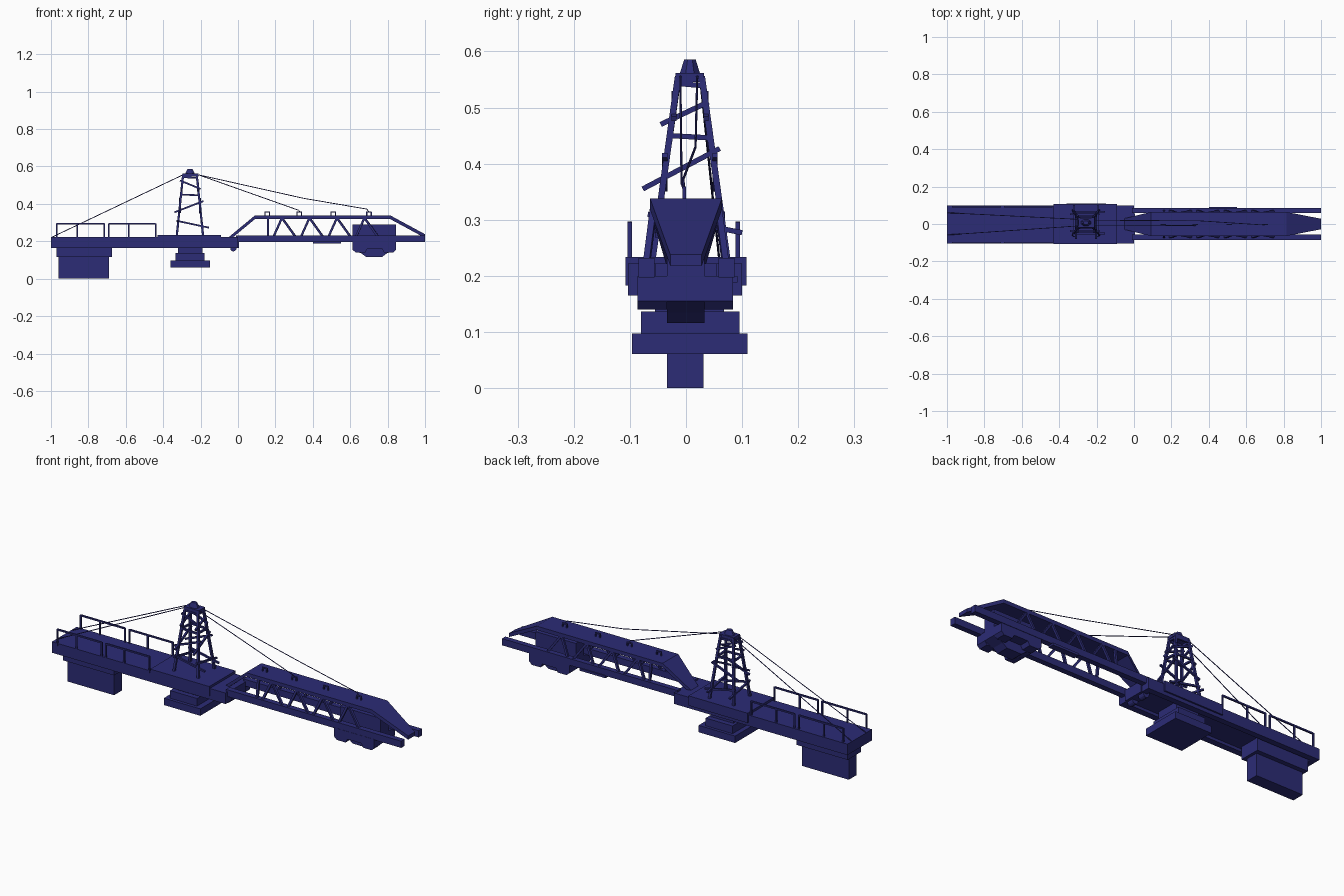
import bpy, bmesh, math
from mathutils import Vector

if "Cube" in bpy.data.objects:
    bpy.data.objects.remove(bpy.data.objects["Cube"])

mat = bpy.data.materials.new("navy_paint")
mat.diffuse_color = (0.025, 0.025, 0.18, 1)
mat.use_nodes = True
mat.node_tree.nodes["Principled BSDF"].inputs["Base Color"].default_value = mat.diffuse_color


def finish(name, bm):
    bmesh.ops.recalc_face_normals(bm, faces=bm.faces)
    me = bpy.data.meshes.new(name)
    bm.to_mesh(me)
    bm.free()
    me.materials.append(mat)
    ob = bpy.data.objects.new(name, me)
    bpy.context.collection.objects.link(ob)
    return ob


def add_hull(bm, a, b):
    # joins two matching loops of points into a closed solid
    va = [bm.verts.new(p) for p in a]
    vb = [bm.verts.new(p) for p in b]
    n = len(va)
    bm.faces.new(va)
    bm.faces.new(vb[::-1])
    for i in range(n):
        bm.faces.new((va[i], vb[i], vb[(i + 1) % n], va[(i + 1) % n]))


def add_box(bm, x, y, z):
    r = [(x[0], y[0]), (x[1], y[0]), (x[1], y[1]), (x[0], y[1])]
    add_hull(bm, [(*p, z[0]) for p in r], [(*p, z[1]) for p in r])


def boxes(name, *specs):
    bm = bmesh.new()
    for s in specs:
        add_box(bm, *s)
    return finish(name, bm)


def add_rod(bm, p, q, r, sides=4):
    p, q = Vector(p), Vector(q)
    d = (q - p).normalized()
    up = Vector((0, 0, 1)) if abs(d.z) < 0.9 else Vector((1, 0, 0))
    u = d.cross(up).normalized()
    v = d.cross(u)
    off = []
    for i in range(sides):
        t = 2 * math.pi * (i + 0.5) / sides
        off.append((u * math.cos(t) + v * math.sin(t)) * r)
    add_hull(bm, [p + o for o in off], [q + o for o in off])


def rods(name, segs, r, sides=4):
    bm = bmesh.new()
    for p, q in segs:
        add_rod(bm, p, q, r, sides)
    return finish(name, bm)


def prism(name, pts, y0, y1):
    bm = bmesh.new()
    add_hull(bm, [(x, y0, z) for x, z in pts], [(x, y1, z) for x, z in pts])
    return finish(name, bm)


# Counter jib: deck between two side beams
boxes("counter_jib_deck", ((-1, 0), (-.08, .08), (.18, .222)))
boxes("counter_jib_beams", ((-1, 0), (-.103, -.07), (.165, .222)),
      ((-1, 0), (.07, .1), (.165, .222)),
      ((-1, -.97), (-.07, .07), (.165, .222)),
      ((-.03, 0), (-.07, .07), (.165, .222)))
boxes("tower_platform", ((-.43, -.09), (-.108, .108), (.183, .234)))

# Counterweight
boxes("counterweight_mount", ((-.97, -.675), (-.055, .055), (.115, .18)))
boxes("counterweight_block", ((-.96, -.69), (-.034, .031), (0, .115)))

# Slewing base
boxes("slewing_neck", ((-.32, -.19), (-.055, .068), (.135, .183)))
boxes("slewing_ring", ((-.335, -.18), (-.08, .095), (.097, .137)))
boxes("slewing_foot", ((-.36, -.15), (-.096, .11), (.061, .097)))

# Hand rails, two panels on each side
rails = []
for y in (-.1, .092):
    for xs in ((-.97, -.86, -.715), (-.69, -.585, -.44)):
        rails += [((x, y, .21), (x, y, .295)) for x in xs]
        rails.append(((xs[0], y, .293), (xs[-1], y, .293)))
rods("hand_rails", rails, .0055)

# Tower: four leaning legs with crooked bracing
TX, TY = -.257, .007


def half(z):
    t = (z - .234) / (.55 - .234)
    return .07 + (.037 - .07) * t, .066 + (.022 - .066) * t


legs = []
for sx in (-1, 1):
    for sy in (-1, 1):
        ends = []
        for z in (.23, .555):
            hx, hy = half(z)
            ends.append((TX + sx * hx, TY + sy * hy, z))
        legs.append(tuple(ends))
rods("tower_legs", legs, .008)

braces = []
for z in (.45, .543):
    hx, hy = half(z)
    for s in (-1, 1):
        braces.append(((TX - hx, TY + s * hy, z), (TX + hx, TY + s * hy, z - .004)))
        braces.append(((TX + s * hx, TY - hy, z), (TX + s * hx, TY + hy, z - .004)))
for x0, z0, x1, z1 in ((-.31, .525, -.2, .48), (-.34, .355, -.185, .415), (-.33, .31, -.155, .273)):
    hy = half((z0 + z1) / 2)[1]
    for s in (-1, 1):
        braces.append(((x0, TY + s * hy, z0), (x1, TY + s * hy, z1)))
for y0, z0, y1, z1 in ((-.045, .47, .04, .51), (-.077, .355, .06, .427), (-.068, .31, .1, .277)):
    hx = half((z0 + z1) / 2)[0]
    for s in (-1, 1):
        braces.append(((TX + s * hx, y0, z0), (TX + s * hx, y1, z1)))
rods("tower_braces", braces, .0065)

# Tower head
boxes("tower_head_plate", ((-.297, -.212), (-.019, .032), (.546, .562)))
bm = bmesh.new()
add_hull(bm, [(TX + .028 * math.cos(i * math.pi / 4 + .39), TY + .019 * math.sin(i * math.pi / 4 + .39), .562) for i in range(8)],
         [(TX + .015 * math.cos(i * math.pi / 4 + .39), TY + .011 * math.sin(i * math.pi / 4 + .39), .586) for i in range(8)])
finish("tower_head_cap", bm)

# Main jib lower chords
boxes("jib_lower_chords", ((-.01, 1), (-.085, -.056), (.197, .232)),
      ((-.01, 1), (.058, .086), (.197, .232)))
boxes("chord_service_plate", ((.4, .55), (.06, .092), (.188, .2)))

# Main jib roof: flat top with sloping, narrowing ends
bm = bmesh.new()
sections = [(-.05, .222, .03), (.09, .338, .064), (.815, .338, .064), (1, .238, .028)]
loops = []
for x, z, w in sections:
    pts = ((-w, z - .02), (w, z - .02), (w, z), (-w, z))
    loops.append([bm.verts.new((x, y, h)) for y, h in pts])
bm.faces.new(loops[0])
bm.faces.new(loops[-1])
for a, b in zip(loops, loops[1:]):
    for i in range(4):
        bm.faces.new((a[i], b[i], b[(i + 1) % 4], a[(i + 1) % 4]))
finish("jib_roof", bm)

# Jib side lattice
lattice = []
for s in (-1, 1):
    lo, hi = s * .07, s * .057
    lattice.append(((.16, lo, .225), (.16, hi, .325)))
    for i in range(4):
        x = .16 + i * .147
        lattice.append(((x + .03, lo, .225), (x + .075, hi, .325)))
        lattice.append(((x + .075, hi, .325), (x + .147, lo, .225)))
rods("jib_lattice", lattice, .008)

# Jib hinge
boxes("hinge_bracket", ((-.045, .005), (-.055, .055), (.165, .222)))
rods("hinge_pins", [((-.025, -.055, .163), (-.025, -.02, .163)),
                    ((-.025, .02, .163), (-.025, .055, .163))], .017, 12)

# Trolley: central body with chamfered underside and side carriages
prism("trolley_body", [(.612, .155), (.66, .135), (.685, .116), (.77, .116), (.795, .135),
                       (.845, .155), (.845, .29), (.612, .29)], -.034, .033)
for name, y0, y1 in (("trolley_carriage_front", -.086, -.034), ("trolley_carriage_back", .033, .084)):
    prism(name, [(.612, .155), (.63, .14), (.68, .14), (.69, .16), (.77, .16), (.78, .14),
                 (.83, .14), (.845, .155), (.845, .2), (.612, .2)], y0, y1)

# Cable eyes along the roof
eyes = []
for x in (.157, .327, .51, .7):
    a, b = x - .012, x + .012
    eyes += [((a, -.003, .333), (a, -.003, .357)), ((b, -.003, .333), (b, -.003, .357)),
             ((a - .003, -.003, .356), (b + .003, -.003, .356))]
rods("cable_eyes", eyes, .0045)

# Stay cables
rods("rear_cables", [((-.295, .025, .555), (-1 + .005, .06, .222)),
                     ((-.295, -.01, .555), (-1 + .005, -.058, .222))], .0022, 6)
rods("front_cables", [((-.21, -.01, .555), (.327, -.008, .365)), ((.327, -.008, .365), (.33, -.004, .354)),
                      ((-.21, .02, .555), (.35, .017, .43)), ((.35, .017, .43), (.69, -.005, .372)),
                      ((.69, -.005, .372), (.7, -.003, .355))], .0022, 6)
